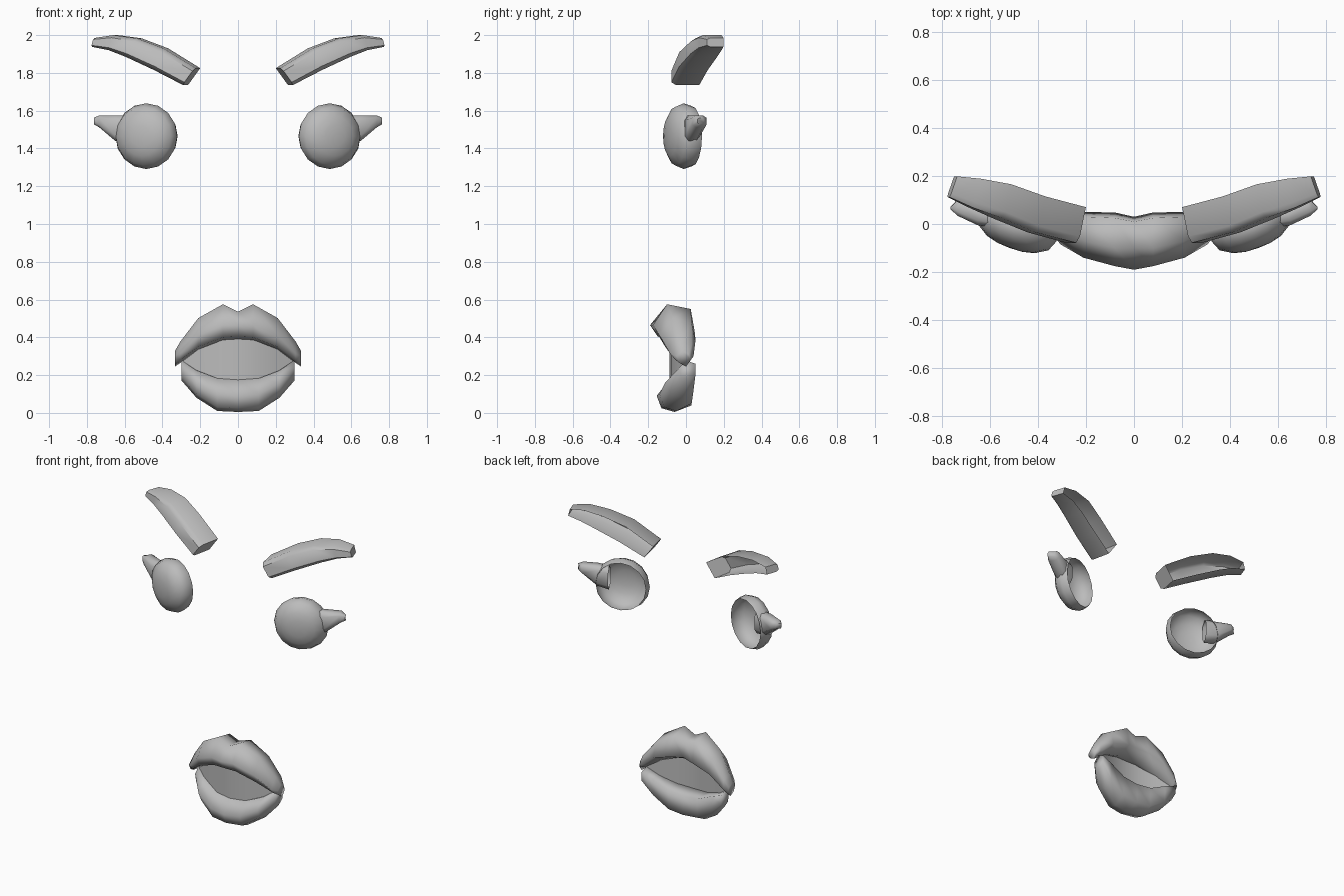
import bpy, bmesh, math
from mathutils import Vector

if "Cube" in bpy.data.objects:
    bpy.data.objects.remove(bpy.data.objects["Cube"])

grey = bpy.data.materials.new("plain grey")
grey.diffuse_color = (0.5, 0.5, 0.5, 1)
grey.use_nodes = True
grey.node_tree.nodes["Principled BSDF"].inputs["Base Color"].default_value = grey.diffuse_color


def loft(name, sections, closed=True, caps=(True, True), angle=None):
    """Skin a row of equal-length point loops; smooth below the given angle."""
    bm = bmesh.new()
    rings = [[bm.verts.new(p) for p in s] for s in sections]
    n = len(rings[0])
    for a, b in zip(rings, rings[1:]):
        for i in range(n if closed else n - 1):
            j = (i + 1) % n
            bm.faces.new((a[i], a[j], b[j], b[i]))
    for use, ring in zip(caps, (rings[0], rings[-1])):
        if use:
            bm.faces.new(ring)
    bmesh.ops.remove_doubles(bm, verts=bm.verts, dist=0.0005)
    bmesh.ops.recalc_face_normals(bm, faces=bm.faces)
    me = bpy.data.meshes.new(name)
    bm.to_mesh(me)
    bm.free()
    me.materials.append(grey)
    ob = bpy.data.objects.new(name, me)
    bpy.context.collection.objects.link(ob)
    me.polygons.foreach_set("use_smooth", [True] * len(me.polygons))
    if angle:
        me.set_sharp_from_angle(angle=math.radians(angle))
    return ob


def mirror(ob):
    m = ob.modifiers.new("mirror", 'MIRROR')
    m.use_mirror_merge = False


def both_sides(half):
    """Half sections (x, [(y, z)...]) from the middle out -> full row."""
    full = [(-x, pts) for x, pts in half[:0:-1]] + half
    return [[(x, y, z) for y, z in pts] for x, pts in full]


# Eyebrows: arched bars with softened front edges, open at the back
# columns: x top, z top, x bottom, z bottom, front y, depth
brow = [(.230, 1.825, .295, 1.735, -.078, .148),
        (.400, 1.930, .450, 1.815, -.035, .150),
        (.540, 1.983, .600, 1.885, .025, .140),
        (.665, 2.000, .690, 1.920, .068, .120),
        (.765, 1.985, .778, 1.938, .112, .086)]
rows = []
for xt, zt, xb, zb, y, d in brow:
    top, bot = Vector((xt, y, zt)), Vector((xb, y, zb))
    back = Vector((-.03, d, 0))
    rows.append([top + back, top + back * .18, top.lerp(bot, .17),
                 top.lerp(bot, .83), bot + back * .18, bot + back])
mirror(loft("eyebrow", rows, closed=False, angle=50))

# Eyes: shallow domes turned outward, hollow behind
tilt = math.radians(20)
out = Vector((math.sin(tilt), -math.cos(tilt), 0))
side = Vector((math.cos(tilt), math.sin(tilt), 0))
centre = Vector((.470, .030, 1.465))
rows = []
for r, d in ((.160, 0), (.174, .045), (.155, .092), (.105, .123), (.055, .135), (0, .138)):
    rows.append([centre + out * d + side * (r * math.cos(a)) + Vector((0, 0, r * math.sin(a)))
                 for a in (math.tau * i / 16 for i in range(16))])
mirror(loft("eye", rows, caps=(False, False)))

# Outer lashes: tapered wings poking out of the eyes
# columns: x, front y, back y, bottom z, top z
wing = [(.575, -.015, .050, 1.425, 1.572), (.650, -.005, .075, 1.440, 1.575),
        (.735, .035, .108, 1.512, 1.575), (.763, .062, .098, 1.528, 1.562)]
rows = []
for x, y0, y1, z0, z1 in wing:
    h = (z1 - z0) * .2
    w = (y1 - y0) * .25
    rows.append([(x, y0, z0 + h), (x, y0, z1 - h), (x, y0 + w, z1), (x - .02, y1 - w, z1),
                 (x - .025, y1, z1 - h), (x - .025, y1, z0 + h),
                 (x - .02, y1 - w, z0), (x, y0 + w, z0)])
mirror(loft("eyelash", rows, caps=(False, True), angle=60))

# Upper lip: cupid's bow, sweeping back and down at the corners
upper = [(0, [(.01, .53), (-.10, .535), (-.19, .465), (-.15, .405), (-.06, .385), (.03, .43)]),
         (.08, [(.025, .55), (-.10, .575), (-.175, .465), (-.14, .40), (-.05, .38), (.048, .42)]),
         (.21, [(.03, .475), (-.07, .502), (-.14, .41), (-.11, .35), (-.03, .335), (.05, .38)]),
         (.305, [(.03, .36), (-.03, .378), (-.085, .315), (-.055, .28), (-.01, .265), (.04, .30)]),
         (.334, [(.015, .31), (-.02, .328), (-.05, .30), (-.035, .265), (0, .245), (.025, .28)])]
loft("upper_lip", both_sides(upper))

# Lower lip: full in the middle, turning up at the corners
lower = [(0, [(.03, .17), (-.09, .175), (-.155, .09), (-.13, .025), (-.06, .005), (.03, .04)]),
         (.11, [(.035, .18), (-.08, .183), (-.14, .10), (-.115, .03), (-.05, .01), (.03, .05)]),
         (.22, [(.045, .23), (-.05, .225), (-.11, .16), (-.08, .10), (-.02, .08), (.04, .12)]),
         (.298, [(.05, .26), (0, .278), (-.035, .24), (-.025, .19), (.01, .17), (.05, .20)])]
loft("lower_lip", both_sides(lower))

# Mouth opening: curved sheet between the lips
sheet = [(0, [(-.087, .40), (-.087, .15)]), (.10, [(-.076, .395), (-.076, .16)]),
         (.20, [(-.04, .35), (-.04, .20)]), (.295, [(0, .29), (0, .255)])]
loft("mouth_opening", both_sides(sheet), closed=False, caps=(False, False))
